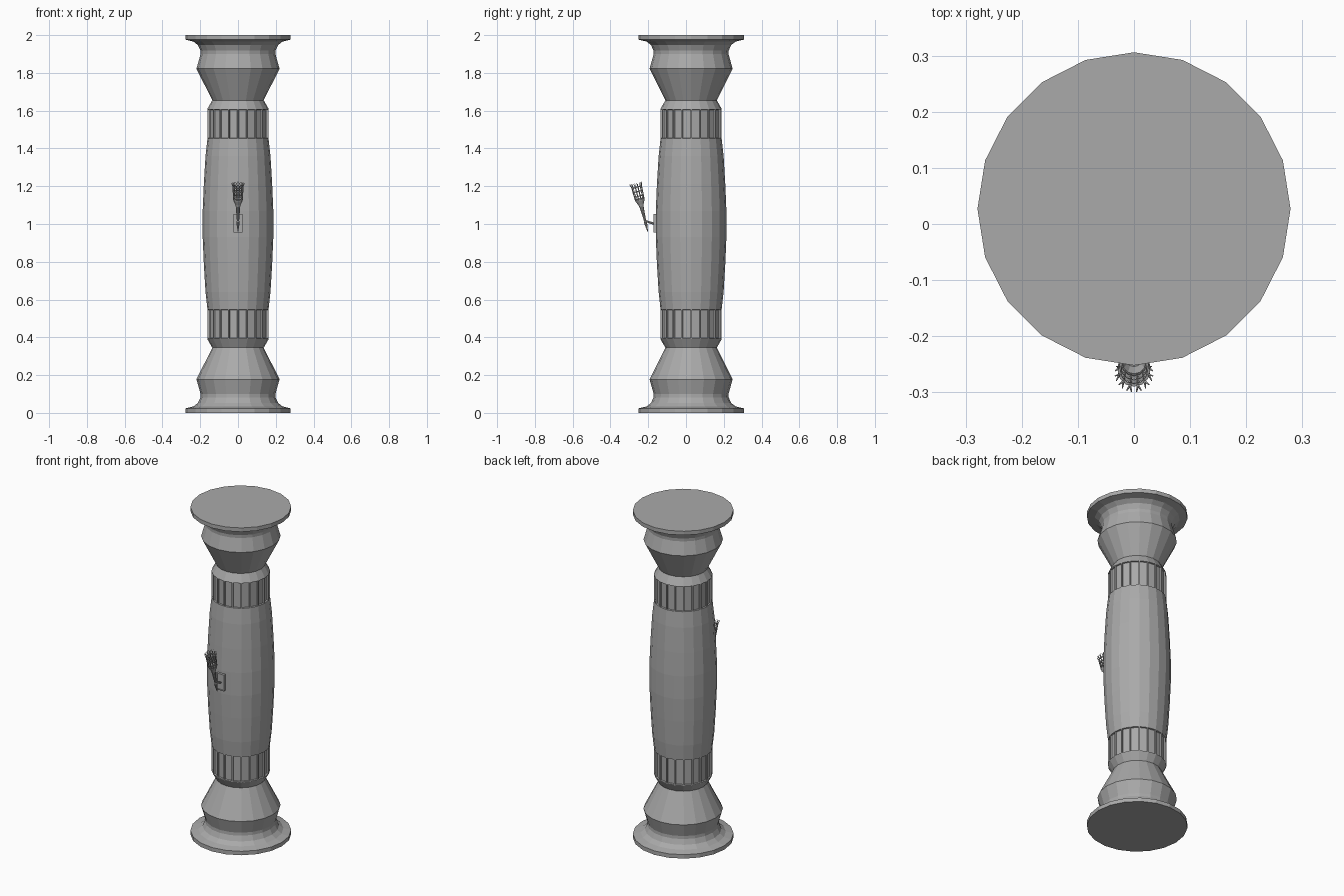
import bpy, bmesh
from math import sin, cos, pi, radians
from mathutils import Vector, Matrix

cube = bpy.data.objects.get("Cube")
if cube:
    bpy.data.objects.remove(cube)

stone = bpy.data.materials.new("grey_stone")
stone.use_nodes = True
GREY = (0.4, 0.4, 0.4, 1)
stone.diffuse_color = GREY
stone.node_tree.nodes["Principled BSDF"].inputs["Base Color"].default_value = GREY

SIDES = 20
AXIS_Y = 0.027


def finish(bm, name, matrix=None):
    bmesh.ops.recalc_face_normals(bm, faces=bm.faces)
    if matrix:
        bm.transform(matrix)
    mesh = bpy.data.meshes.new(name)
    bm.to_mesh(mesh)
    bm.free()
    mesh.materials.append(stone)
    ob = bpy.data.objects.new(name, mesh)
    bpy.context.collection.objects.link(ob)
    return ob


def lathe(bm, profile, sides, caps=True):
    """Revolve (radius, z) points around z; returns the faces of each band."""
    rings = [[bm.verts.new((r * cos(2 * pi * i / sides), r * sin(2 * pi * i / sides), z))
              for i in range(sides)] for r, z in profile]
    bands = []
    for a, b in zip(rings, rings[1:]):
        bands.append([bm.faces.new((a[i], a[(i + 1) % sides], b[(i + 1) % sides], b[i]))
                      for i in range(sides)])
    if caps:
        bm.faces.new(rings[0][::-1])
        bm.faces.new(rings[-1])
    return bands


def bar(bm, start, end, r1, r2, sides=4):
    """Tapered rod between two points."""
    start, end = Vector(start), Vector(end)
    d = end - start
    turn = d.to_track_quat('Z', 'Y').to_matrix().to_4x4()
    bmesh.ops.create_cone(bm, cap_ends=True, segments=sides, radius1=r1, radius2=r2,
                          depth=d.length,
                          matrix=Matrix.Translation((start + end) / 2) @ turn)


def box(bm, centre, size):
    bmesh.ops.create_cube(bm, size=1, matrix=Matrix.Translation(centre)
                          @ Matrix.Diagonal((*size, 1)))


# Column: lower half profile, mirrored about mid height
lower = [(0.279, 0), (0.279, 0.024), (0.236, 0.034), (0.212, 0.053), (0.199, 0.082),
         (0.198, 0.1), (0.22, 0.178), (0.136, 0.345), (0.162, 0.39), (0.162, 0.55),
         (0.172, 0.64), (0.181, 0.79)]
profile = lower + [(0.187, 0.93)] + [(0.187, 1.07)] + [(r, 2 - z) for r, z in reversed(lower)]
bm = bmesh.new()
bands = lathe(bm, profile, SIDES)
bm.normal_update()
# Fluted collars: recessed panel in each side
flutes = bands[8] + bands[-9]
bmesh.ops.inset_individual(bm, faces=flutes, thickness=0.005, depth=0)
bmesh.ops.inset_individual(bm, faces=flutes, thickness=0.003, depth=-0.008)
finish(bm, "column", Matrix.Translation((0, AXIS_Y, 0)))

# Wall plate with a recessed front
bm = bmesh.new()
box(bm, (0, -0.162, 1.004), (0.05, 0.022, 0.1))
bm.normal_update()
front = [f for f in bm.faces if f.normal.y < -0.9]
bmesh.ops.inset_region(bm, faces=front, thickness=0.006)
bmesh.ops.inset_region(bm, faces=front, thickness=0.001, depth=-0.005)
finish(bm, "wall_plate")

# Bracket arm and holding ring
bm = bmesh.new()
bar(bm, (0, -0.165, 1.0), (0, -0.214, 1.016), 0.006, 0.005, 6)
finish(bm, "bracket_arm")

# Torch, built upright and then tilted away from the column
tilt = Matrix.Translation((0, -0.202, 0.958)) @ Matrix.Rotation(radians(14), 4, 'X')

bm = bmesh.new()
lathe(bm, [(0.001, 0), (0.006, 0.03), (0.009, 0.055), (0.006, 0.06), (0.012, 0.142)], 10)
finish(bm, "torch_handle", tilt)

bm = bmesh.new()
lathe(bm, [(0.012, 0.14), (0.015, 0.15), (0.024, 0.17), (0.026, 0.182), (0.021, 0.184),
           (0.014, 0.16)], 12)
finish(bm, "torch_cup", tilt)

# Basket: upright bars with forked tips, tied by hoops
bm = bmesh.new()
BARS = 12
for i in range(BARS):
    a = 2 * pi * (i + 0.5) / BARS

    def at(r, z, swing=0):
        return (r * cos(a + swing), r * sin(a + swing), z)
    bar(bm, at(0.024, 0.175), at(0.027, 0.248), 0.003, 0.003)
    for s in (-1, 1):
        bar(bm, at(0.027, 0.246), at(0.034, 0.266, s * 0.13), 0.0025, 0.001)
finish(bm, "basket_bars", tilt)

bm = bmesh.new()
for z, r in ((0.195, 0.025), (0.22, 0.026), (0.244, 0.027)):
    lathe(bm, [(r - 0.003, z - 0.003), (r + 0.002, z - 0.003), (r + 0.002, z + 0.003),
               (r - 0.003, z + 0.003), (r - 0.003, z - 0.003)], BARS, caps=False)
bmesh.ops.remove_doubles(bm, verts=bm.verts, dist=0.00001)
finish(bm, "basket_hoops", tilt)
